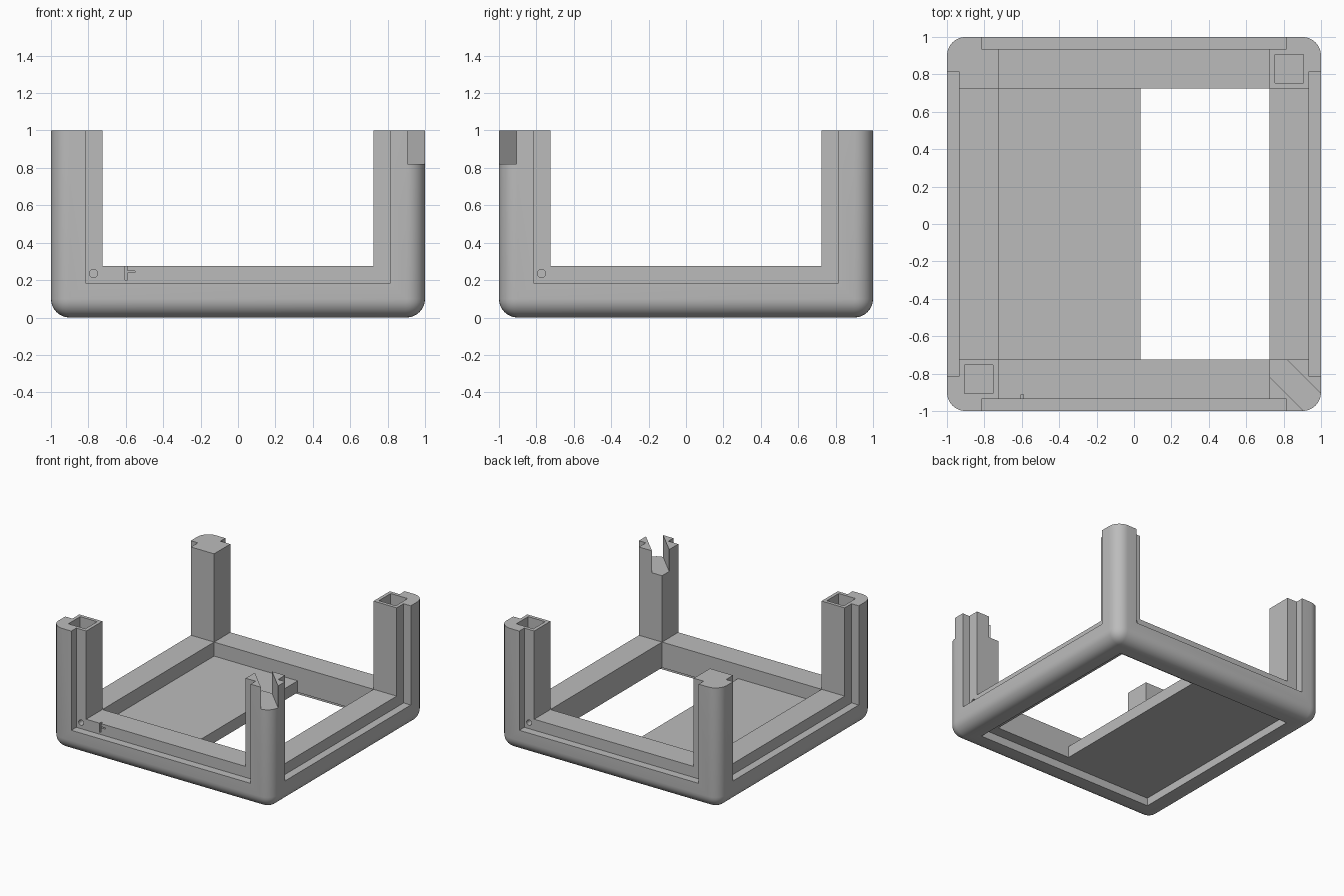
import bpy, bmesh, math
from mathutils import Matrix, Vector

if "Cube" in bpy.data.objects:
    bpy.data.objects.remove(bpy.data.objects["Cube"], do_unlink=True)

grey = bpy.data.materials.new("mid_grey")
grey.use_nodes = True
COLOR = (0.5, 0.5, 0.5, 1)
grey.diffuse_color = COLOR
grey.node_tree.nodes["Principled BSDF"].inputs["Base Color"].default_value = COLOR

INNER = 0.725    # half width of the openings
PANEL = 0.815    # half width of the panel recesses
FACE = 0.935     # depth plane of the recessed faces
OUT = 1.2        # safely outside the body


def make_object(name, bm):
    mesh = bpy.data.meshes.new(name)
    bm.to_mesh(mesh)
    bm.free()
    obj = bpy.data.objects.new(name, mesh)
    bpy.context.collection.objects.link(obj)
    mesh.materials.append(grey)
    return obj


def box(lo, hi, turn=0):
    bm = bmesh.new()
    lo, hi = Vector(lo), Vector(hi)
    place = Matrix.Translation((lo + hi) / 2) @ Matrix.Diagonal((*(hi - lo), 1))
    bmesh.ops.create_cube(bm, size=1, matrix=Matrix.Rotation(turn, 4, "Z") @ place)
    return bm


def cut(bm):
    cutter = make_object("cutter", bm)
    cutter.hide_render = True
    mod = frame.modifiers.new("cut", "BOOLEAN")
    mod.operation, mod.solver, mod.object = "DIFFERENCE", "EXACT", cutter
    bpy.ops.object.modifier_apply(modifier=mod.name)
    mesh = cutter.data
    bpy.data.objects.remove(cutter, do_unlink=True)
    bpy.data.meshes.remove(mesh)


# Rounded outer body with a flat top
body = box((-1, -1, 0), (1, 1, 1))
edges = [e for e in body.edges if min(v.co.z for v in e.verts) < 0.5]
bmesh.ops.bevel(body, geom=edges, offset=0.1, segments=8, profile=0.5, affect="EDGES")
frame = make_object("corner_post_frame", body)
bpy.context.view_layer.objects.active = frame
frame.select_set(True)

# Cavity above the floor, and the opening through one side of it
cut(box((-INNER, -INNER, 0.16), (INNER, INNER, OUT)))
cut(box((0.035, -INNER, -0.2), (INNER, INNER, 0.5)))

# Side openings between posts
cut(box((-INNER, -OUT, 1 - INNER), (INNER, OUT, OUT)))
cut(box((-OUT, -INNER, 1 - INNER), (OUT, INNER, OUT)))

# Panel recesses and pin holes on the four sides
for i in range(4):
    turn = i * math.pi / 2
    cut(box((-PANEL, -OUT, 1 - PANEL), (PANEL, -FACE, OUT), turn))
    hole = bmesh.new()
    place = Matrix.Translation((-0.772, -FACE, 0.235)) @ Matrix.Rotation(math.pi / 2, 4, "X")
    bmesh.ops.create_cone(hole, cap_ends=True, segments=20, radius1=0.022, radius2=0.022,
                          depth=0.1, matrix=Matrix.Rotation(turn, 4, "Z") @ place)
    cut(hole)

# Panel recess underneath
cut(box((-PANEL, -PANEL, -0.2), (PANEL, PANEL, 1 - FACE)))

# Square sockets in two opposite posts
for s in (-1, 1):
    c, r = 0.83 * s, 0.077
    cut(box((c - r, c - r, 0.82), (c + r, c + r, OUT)))

# Diagonal channel across the top of the front left post
cut(box((0.8, -0.065, 0.82), (1.6, 0.065, OUT), -math.pi / 4))

# Small branched groove in the front rail
cut(box((-0.605, -1, 0.2), (-0.59, -0.912, 0.35)))
cut(box((-0.592, -1, 0.24), (-0.55, -0.912, 0.25)))

bpy.ops.object.shade_smooth_by_angle(angle=math.radians(30))
